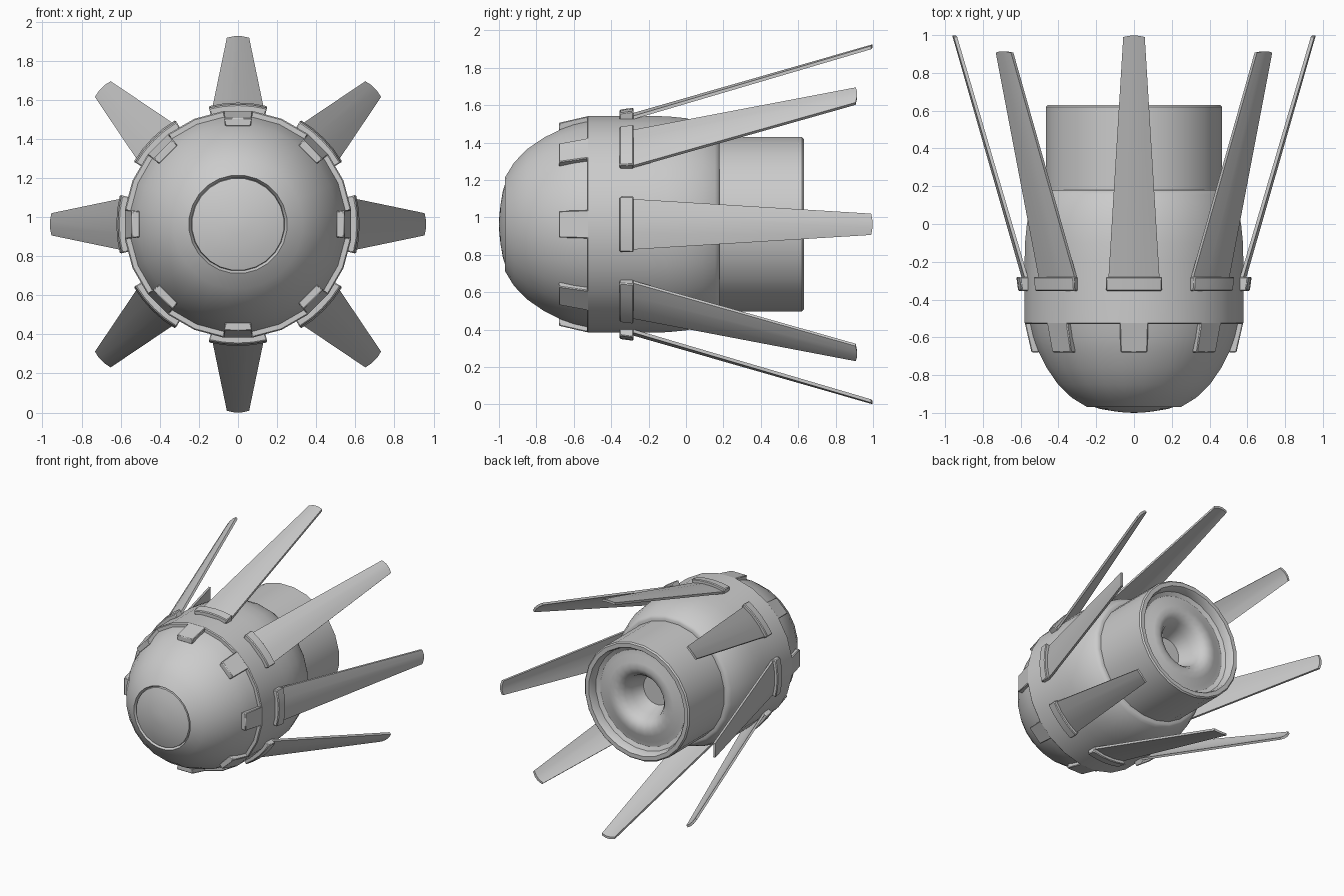
import bpy, bmesh
from math import sin, cos, pi, radians
from mathutils import Vector

if "Cube" in bpy.data.objects:
    bpy.data.objects.remove(bpy.data.objects["Cube"])

CZ = 0.963      # height of the long axis
SEG = 24


def place(a, r, y, t=0.0):
    """Point at radius r and sideways offset t, turned by angle a about the y axis."""
    return Vector((r * sin(a) + t * cos(a), y, CZ + r * cos(a) - t * sin(a)))


def finish(name, bm, bevel=0.0):
    bmesh.ops.remove_doubles(bm, verts=bm.verts, dist=1e-5)
    bmesh.ops.recalc_face_normals(bm, faces=bm.faces)
    me = bpy.data.meshes.new(name)
    bm.to_mesh(me)
    bm.free()
    ob = bpy.data.objects.new(name, me)
    bpy.context.collection.objects.link(ob)
    if bevel:
        m = ob.modifiers.new("bevel", 'BEVEL')
        m.width = bevel
        m.segments = 1
        m.limit_method = 'ANGLE'
        m.angle_limit = radians(50)
    bpy.ops.object.select_all(action='DESELECT')
    ob.select_set(True)
    bpy.context.view_layer.objects.active = ob
    bpy.ops.object.shade_smooth_by_angle(angle=radians(30))
    return ob


def lathe(name, profile):
    """Revolve (y, r) points around the long axis."""
    bm = bmesh.new()
    rings = [[bm.verts.new(place(2 * pi * (j + 0.5) / SEG, r, y)) for j in range(SEG)]
             for y, r in profile]
    for A, B in zip(rings, rings[1:]):
        for j in range(SEG):
            k = (j + 1) % SEG
            bm.faces.new((A[j], A[k], B[k], B[j]))
    bmesh.ops.dissolve_degenerate(bm, edges=bm.edges, dist=1e-6)
    return finish(name, bm)


def slab(name, a, cols, f, bevel=0.0):
    """Thin curved plate: f(u, v, w) gives (r, y, t); u across -1..1, v along, w inner/outer."""
    bm = bmesh.new()
    P = {(i, v, w): bm.verts.new(place(a, *f(2 * i / cols - 1, v, w)))
         for i in range(cols + 1) for v in (0, 1) for w in (0, 1)}
    for i in range(cols):
        for w in (0, 1):
            bm.faces.new([P[i, 0, w], P[i + 1, 0, w], P[i + 1, 1, w], P[i, 1, w]])
        for v in (0, 1):
            bm.faces.new([P[i, v, 0], P[i + 1, v, 0], P[i + 1, v, 1], P[i, v, 1]])
    for i in (0, cols):
        bm.faces.new([P[i, 0, 0], P[i, 1, 0], P[i, 1, 1], P[i, 0, 1]])
    return finish(name, bm, bevel)


# Domed front and main shell, with a step where the band begins
lathe("body_shell", [
    (-0.94, 0.236), (-0.968, 0.252), (-0.92, 0.332), (-0.85, 0.405), (-0.76, 0.467),
    (-0.67, 0.512), (-0.60, 0.537), (-0.53, 0.553), (-0.53, 0.578), (-0.523, 0.584),
    (-0.20, 0.584), (-0.10, 0.582), (0.0, 0.572), (0.09, 0.548), (0.155, 0.517),
    (0.172, 0.505), (0.18, 0.49), (0.18, 0.46)])

# Shallow round lens in the nose
lathe("nose_lens", [(-0.94, 0.24), (-0.962, 0.236), (-0.979, 0.18),
                    (-0.991, 0.11), (-0.998, 0.05), (-1.0, 0.0)])

# Rear tube with recessed rim and funnel-shaped opening
lathe("rear_tube", [
    (0.16, 0.47), (0.62, 0.47), (0.63, 0.46), (0.63, 0.428), (0.62, 0.42), (0.565, 0.41),
    (0.55, 0.38), (0.555, 0.345), (0.575, 0.29), (0.58, 0.245), (0.565, 0.205),
    (0.53, 0.175), (0.47, 0.155), (0.37, 0.12), (0.37, 0.0)])


# Square teeth of the band, lying on the dome
def tooth(u, v, w):
    r = (0.505, 0.547)[w] if v == 0 else (0.545, 0.584)[w]
    ang = u * pi / SEG
    return r * cos(ang), -0.68 + 0.16 * v, r * sin(ang)


# Curved clamp at each blade root
def clamp(u, v, w):
    r = (0.57, 0.613 + 0.01 * v)[w]
    ang = u * radians(14)
    return r * cos(ang), -0.355 + 0.075 * v, r * sin(ang)


# Long tapering blade; diagonal ones are a little shorter and flare more
def blade(tip_y, tip_r):
    def f(u, v, w):
        half = 0.136 + (0.057 - 0.136) * v
        r = 0.583 + (tip_r - 0.583) * v + (w - 0.5) * 0.018
        sag = (0.018 - 0.009 * v) * u * u
        return r - sag, -0.30 + (tip_y + 0.30) * v - 0.008 * v * u * u, u * half
    return f


for n in range(8):
    a = n * pi / 4
    slab(f"band_tooth_{n + 1}", a, 1, tooth, 0.005)
    slab(f"blade_clamp_{n + 1}", a, 4, clamp, 0.006)
    tip = (0.915, 0.978) if n % 2 else (0.998, 0.954)
    slab(f"blade_{n + 1}", a, 3, blade(*tip))
